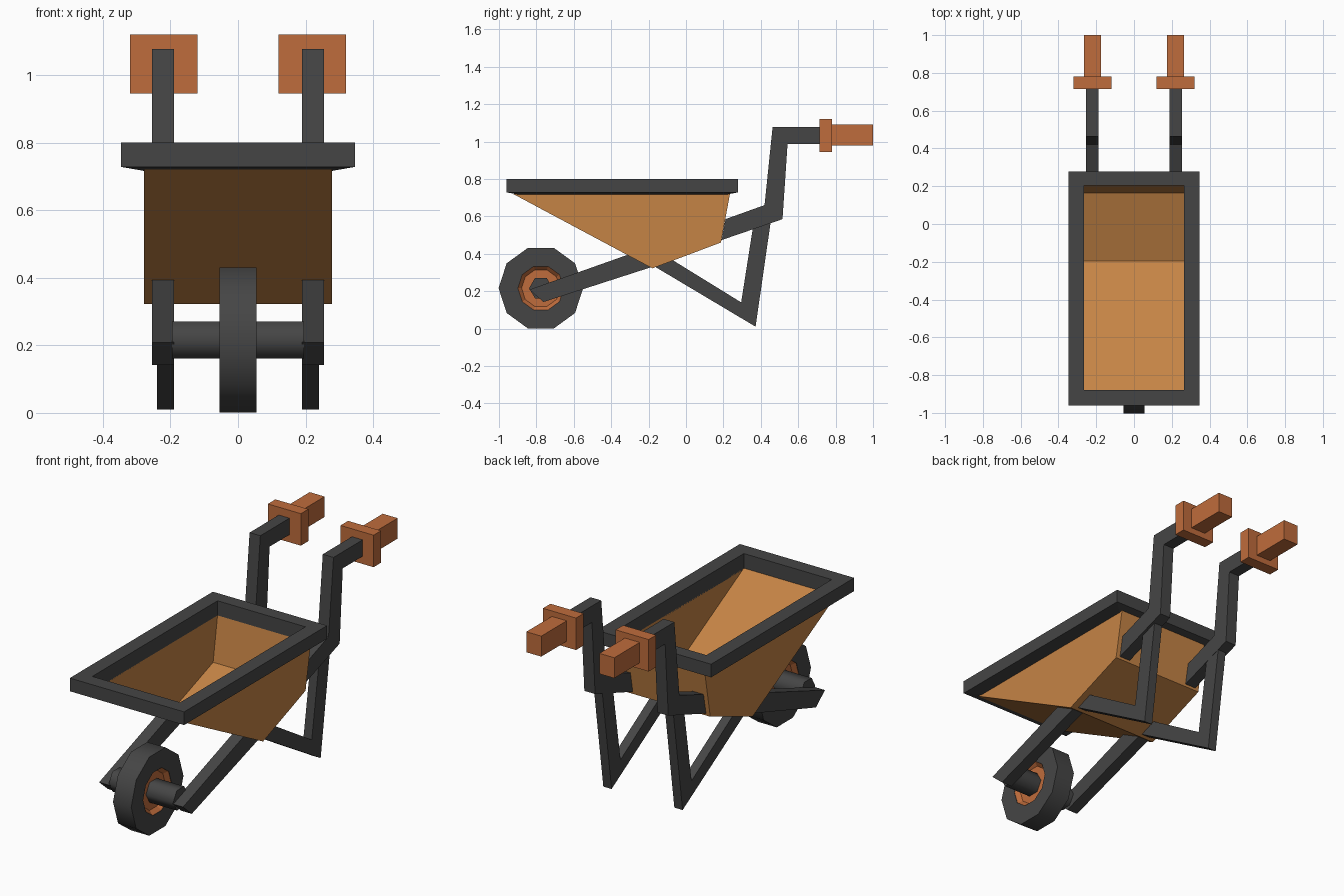
import bpy, math

if "Cube" in bpy.data.objects:
    bpy.data.objects.remove(bpy.data.objects["Cube"])

def material(name, rgb):
    m = bpy.data.materials.new(name)
    m.diffuse_color = (*rgb, 1)
    m.use_nodes = True
    m.node_tree.nodes["Principled BSDF"].inputs["Base Color"].default_value = m.diffuse_color
    return m

DARK = material("dark_metal", (0.06, 0.06, 0.06))
WOOD = material("tray_wood", (0.56, 0.23, 0.06))
ORANGE = material("orange", (0.52, 0.15, 0.045))

def build(name, verts, faces, mat, smooth=None):
    me = bpy.data.meshes.new(name)
    me.from_pydata(verts, [], faces)
    ob = bpy.data.objects.new(name, me)
    bpy.context.collection.objects.link(ob)
    me.materials.append(mat)
    bpy.ops.object.select_all(action='DESELECT')
    ob.select_set(True)
    bpy.context.view_layer.objects.active = ob
    bpy.ops.object.mode_set(mode='EDIT')
    bpy.ops.mesh.select_all(action='SELECT')
    bpy.ops.mesh.normals_make_consistent(inside=False)
    bpy.ops.object.mode_set(mode='OBJECT')
    if smooth:
        bpy.ops.object.shade_smooth_by_angle(angle=math.radians(smooth))
    return ob

def prism(name, profile, x0, x1, mat):
    """Side profile of (y, z) points extruded along x."""
    n = len(profile)
    verts = [(x, y, z) for x in (x0, x1) for y, z in profile]
    faces = [tuple(range(n)), tuple(range(n, 2 * n))]
    faces += [(i, (i + 1) % n, n + (i + 1) % n, n + i) for i in range(n)]
    return build(name, verts, faces, mat)

def lathe(name, rings, sides, mat, closed=False, smooth=None):
    """Rings of (x, radius) turned around the wheel axis."""
    cy, cz = -0.776, 0.216
    verts, faces = [], []
    for x, r in rings:
        for k in range(sides):
            a = 2 * math.pi * k / sides
            verts.append((x, cy + r * math.cos(a), cz + r * math.sin(a)))
    m = len(rings)
    for i in range(m if closed else m - 1):
        p, q = i * sides, (i + 1) % m * sides
        for k in range(sides):
            j = (k + 1) % sides
            faces.append((p + k, p + j, q + j, q + k))
    if not closed:
        faces += [tuple(range(sides)), tuple(range((m - 1) * sides, m * sides))]
    return build(name, verts, faces, mat, smooth)

# Wheel
lathe("tyre", [(-0.055, 0.226), (0.055, 0.226), (0.055, 0.123), (-0.055, 0.123)],
      10, DARK, closed=True, smooth=50)
lathe("wheel_hub", [(-0.054, 0.124), (-0.03, 0.103), (-0.03, 0.05),
                    (0.03, 0.05), (0.03, 0.103), (0.054, 0.124)],
      10, ORANGE, closed=True)
lathe("axle", [(-0.195, 0.063), (0.195, 0.063)], 6, DARK, smooth=65)

# Tray: outer and inner V-bottomed shells joined at the lip
outer = [(-0.925, 0.72), (-0.18, 0.322), (0.187, 0.46), (0.235, 0.72)]
inner = [(-0.88, 0.72), (-0.195, 0.348), (0.165, 0.478), (0.203, 0.72)]
verts = [(x, y, z) for prof, w in ((outer, 0.278), (inner, 0.266))
         for x in (-w, w) for y, z in prof]
faces = []
for o in (0, 8):
    faces += [(o, o + 1, o + 2, o + 3), (o + 4, o + 5, o + 6, o + 7)]
    faces += [(o + i, o + i + 1, o + i + 5, o + i + 4) for i in range(3)]
lip = [0, 3, 7, 4]
for a, b in zip(lip, lip[1:] + lip[:1]):
    faces.append((a, b, b + 8, a + 8))
build("tray", verts, faces, WOOD)

# Rim: rectangular ring with a slightly sloping underside
def rect(w, y0, y1, z):
    return [(-w, y0, z), (w, y0, z), (w, y1, z), (-w, y1, z)]

verts = (rect(0.346, -0.96, 0.277, 0.80) + rect(0.346, -0.96, 0.277, 0.728)
         + rect(0.266, -0.88, 0.203, 0.714) + rect(0.266, -0.88, 0.203, 0.80))
faces = [(r * 4 + k, r * 4 + (k + 1) % 4, (r + 1) % 4 * 4 + (k + 1) % 4, (r + 1) % 4 * 4 + k)
         for r in range(4) for k in range(4)]
build("tray_rim", verts, faces, DARK)

# Paired frame parts
front_arm = [(-0.838, 0.208), (-0.762, 0.142), (-0.18, 0.33), (-0.31, 0.395)]
rear_arm = [(0.19, 0.473), (0.516, 0.585), (0.543, 0.987), (0.73, 0.987),
            (0.73, 1.077), (0.463, 1.077), (0.42, 0.66), (0.211, 0.585)]
leg = [(-0.165, 0.33), (0.372, 0.01), (0.452, 0.565), (0.357, 0.535),
       (0.295, 0.14), (-0.075, 0.368)]

def box(y0, y1, z0, z1):
    return [(y0, z0), (y1, z0), (y1, z1), (y0, z1)]

for s, side in ((-1, "left"), (1, "right")):
    prism(f"{side}_front_arm", front_arm, s * 0.189, s * 0.254, DARK)
    prism(f"{side}_rear_arm", rear_arm, s * 0.189, s * 0.254, DARK)
    prism(f"{side}_leg", leg, s * 0.19, s * 0.24, DARK)
    prism(f"{side}_grip_guard", box(0.715, 0.78, 0.945, 1.12), s * 0.12, s * 0.32, ORANGE)
    prism(f"{side}_grip", box(0.77, 1.0, 0.978, 1.09), s * 0.176, s * 0.266, ORANGE)
